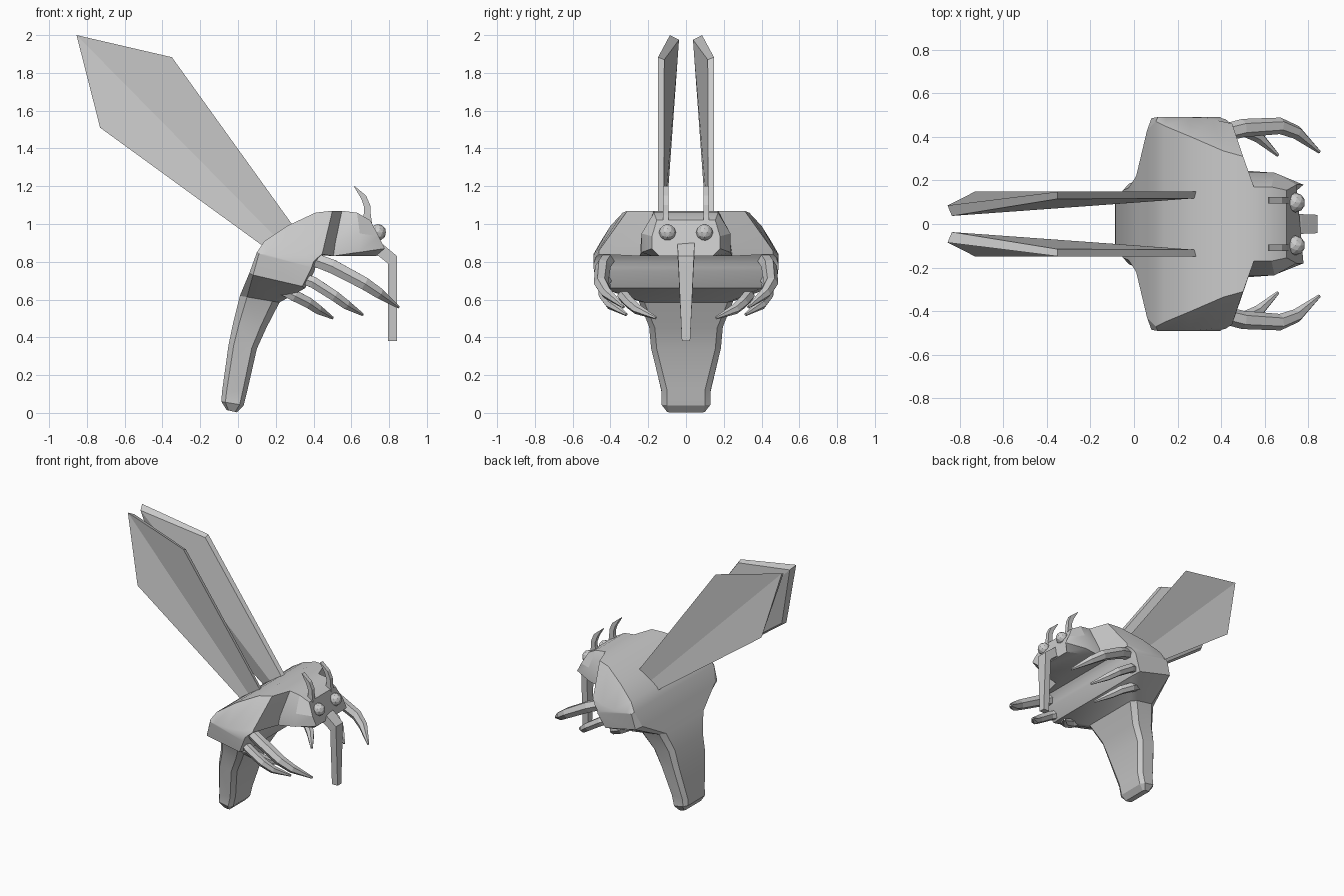
import bpy, bmesh, math
from mathutils import Vector

if "Cube" in bpy.data.objects:
    bpy.data.objects.remove(bpy.data.objects["Cube"])

grey = bpy.data.materials.new("grey")
grey.use_nodes = True
grey.diffuse_color = (0.6, 0.6, 0.6, 1)
grey.node_tree.nodes["Principled BSDF"].inputs["Base Color"].default_value = (0.6, 0.6, 0.6, 1)


def finish(name, bm, smooth=None):
    """Turn a bmesh into a named, coloured object."""
    bmesh.ops.remove_doubles(bm, verts=bm.verts, dist=0.0005)
    bmesh.ops.recalc_face_normals(bm, faces=bm.faces)
    me = bpy.data.meshes.new(name)
    bm.to_mesh(me)
    bm.free()
    me.materials.append(grey)
    ob = bpy.data.objects.new(name, me)
    bpy.context.collection.objects.link(ob)
    if smooth:
        bpy.ops.object.select_all(action="DESELECT")
        ob.select_set(True)
        bpy.context.view_layer.objects.active = ob
        bpy.ops.object.shade_smooth_by_angle(angle=math.radians(smooth))
    return ob


def loft(name, rings, smooth=None):
    """Skin a list of equal rings and cap both ends."""
    bm = bmesh.new()
    vs = [[bm.verts.new(p) for p in r] for r in rings]
    n = len(rings[0])
    for a, b in zip(vs, vs[1:]):
        for i in range(n):
            j = (i + 1) % n
            bm.faces.new((a[i], a[j], b[j], b[i]))
    bm.faces.new(vs[0])
    bm.faces.new(vs[-1])
    return finish(name, bm, smooth)


def ring8(pts):
    """Mirror four (x, z, half width) points into an eight-sided ring."""
    return ([(x, w, z) for x, z, w in pts] +
            [(x, -w, z) for x, z, w in reversed(pts)])


def abdomen(b, f, w, c):
    """Chamfered section between a back point and a belly point."""
    at = lambda t: (b[0] + (f[0] - b[0]) * t, b[1] + (f[1] - b[1]) * t)
    return ring8([(*b, w - c), (*at(.18), w), (*at(.82), w), (*f, w - c)])


# Abdomen, thorax and head as one continuous skin
body = [
    abdomen((-.06, .015), (-.005, .003), .10, .01),
    abdomen((-.088, .06), (.03, .04), .13, .03),
    abdomen((-.085, .11), (.05, .12), .13, .03),
    abdomen((-.05, .36), (.10, .34), .185, .03),
    abdomen((-.025, .48), (.15, .45), .195, .03),
    abdomen((.01, .62), (.22, .585), .25, .03),
    ring8([(.06, .74, .43), (.08, .73, .485), (.34, .67, .47), (.355, .66, .40)]),
    ring8([(.10, .85, .47), (.11, .84, .49), (.39, .77, .49), (.405, .75, .40)]),
    ring8([(.14, .91, .45), (.15, .84, .49), (.395, .785, .49), (.41, .77, .40)]),
    ring8([(.26, .99, .40), (.25, .835, .49), (.40, .80, .485), (.42, .795, .40)]),
    ring8([(.41, 1.06, .335), (.36, .84, .48), (.42, .82, .48), (.43, .82, .38)]),
    ring8([(.50, 1.07, .31), (.45, .86, .46), (.445, .84, .46), (.44, .835, .35)]),
    ring8([(.55, 1.07, .17), (.515, .90, .235), (.505, .83, .245), (.505, .83, .18)]),
    ring8([(.63, 1.06, .17), (.645, .95, .235), (.64, .85, .235), (.64, .83, .18)]),
    ring8([(.70, 1.02, .155), (.745, .935, .18), (.777, .87, .18), (.73, .83, .14)]),
]
loft("body", body, 25)

# Proboscis: bent bar that narrows downwards
proboscis = []
for (x0, z0), (x1, z1), w in [((.70, .94), (.70, .84), .045), ((.77, .89), (.745, .83), .045),
                              ((.842, .83), (.795, .79), .042), ((.842, .38), (.795, .38), .022)]:
    proboscis.append([(x0, w, z0), (x0, -w, z0), (x1, -w, z1), (x1, w, z1)])
loft("proboscis", proboscis)


def leg(name, path, side, radii):
    """Six-sided tapering tube along a path."""
    pts = [Vector((x, y * side, z)) for x, y, z in path]
    rings = []
    for i, p in enumerate(pts):
        t = (pts[min(i + 1, len(pts) - 1)] - pts[max(i - 1, 0)]).normalized()
        u = t.cross(Vector((0, 1, 0))).normalized()
        v = t.cross(u)
        rings.append([p + radii[i] * (u * math.sin(k * math.pi / 3) + v * math.cos(k * math.pi / 3))
                      for k in range(6)])
    loft(name, rings)


LEGS = {
    "front": [(.38, .41, .82), (.50, .44, .775), (.67, .45, .685), (.745, .42, .635), (.85, .33, .56)],
    "middle": [(.30, .40, .73), (.40, .435, .69), (.51, .43, .62), (.57, .40, .575), (.66, .315, .52)],
    "rear": [(.22, .32, .66), (.30, .33, .62), (.37, .30, .585), (.42, .26, .55), (.50, .16, .503)],
}

for side, label in ((1, "left"), (-1, "right")):
    # Wing: plate creased from tip to root, bevelled towards its inner face
    outer = [(-.855, .085, 2.0), (-.35, .148, 1.883), (.285, .148, 1.0),
             (.20, .145, .93), (.13, .148, .885), (-.73, .148, 1.51)]
    inner = [(-.835, .037, 1.975), (-.352, .115, 1.87), (.278, .118, .995),
             (.20, .112, .93), (.135, .118, .89), (-.715, .115, 1.515)]
    bm = bmesh.new()
    o, n = [[bm.verts.new((x, y * side, z)) for x, y, z in s] for s in (outer, inner)]
    for s in (o, n):
        bm.faces.new(s[:4])
        bm.faces.new([s[0]] + s[3:])
    for i in range(6):
        j = (i + 1) % 6
        bm.faces.new((o[i], o[j], n[j], n[i]))
    finish(label + "_wing", bm)

    # Legs
    for pos, path in LEGS.items():
        r = (.04, .042, .038, .032, .008) if pos == "front" else (.03, .034, .032, .028, .008)
        leg(f"{label}_{pos}_leg", path, side, r)

    # Antenna: flat curved horn
    horn = []
    for (x0, z0), (x1, z1) in [((.65, 1.0), (.71, 1.0)), ((.668, 1.06), (.703, 1.05)),
                               ((.668, 1.09), (.70, 1.10)), ((.652, 1.135), (.678, 1.15)),
                               ((.614, 1.198), (.618, 1.2))]:
        a, b = .093 * side, .123 * side
        horn.append([(x0, a, z0), (x0, b, z0), (x1, b, z1), (x1, a, z1)])
    loft(label + "_antenna", horn)

    # Eye
    bm = bmesh.new()
    bmesh.ops.create_icosphere(bm, subdivisions=2, radius=.045)
    bmesh.ops.translate(bm, verts=bm.verts, vec=(.74, .098 * side, .955))
    finish(label + "_eye", bm)
